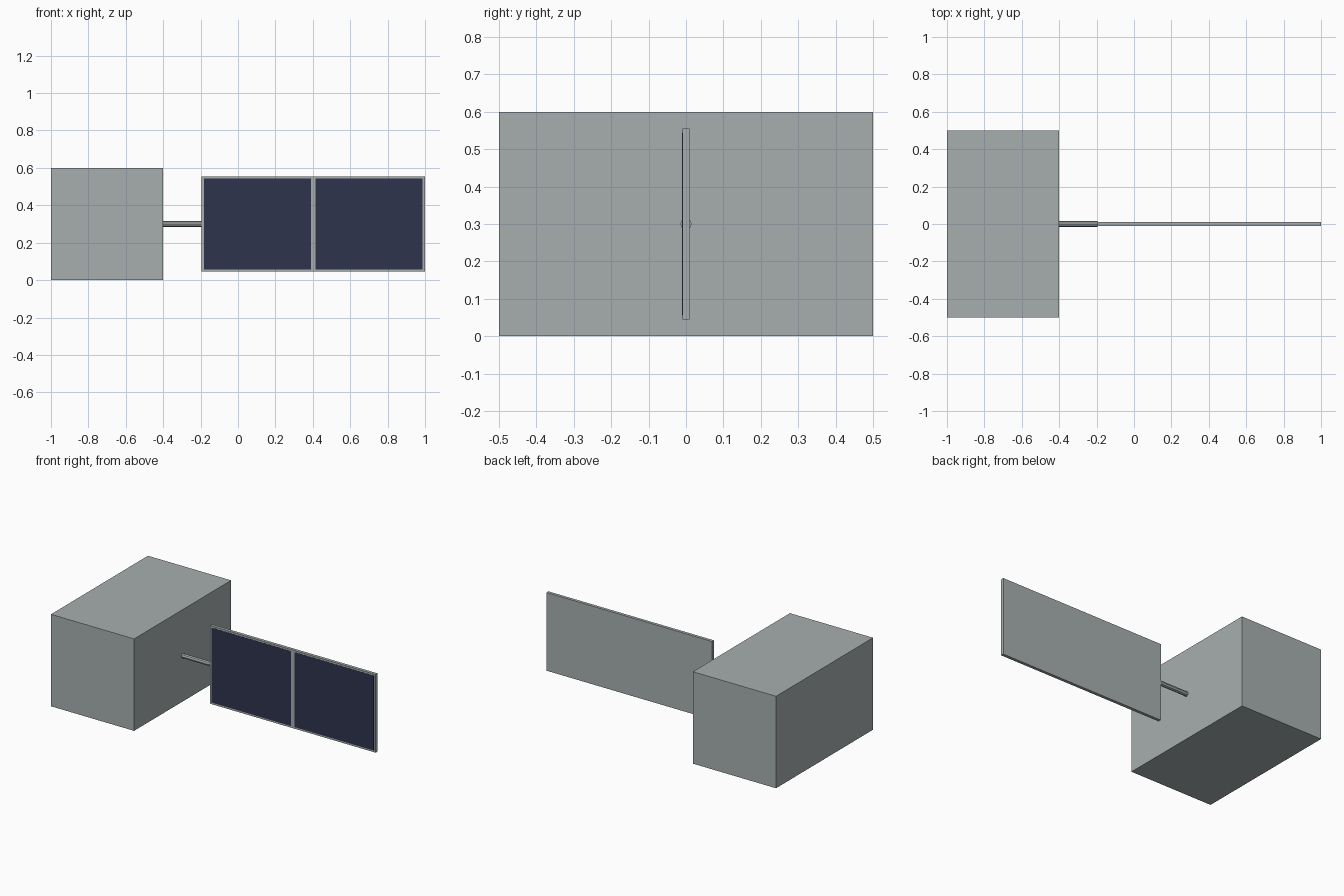
import bpy
import math

cube = bpy.data.objects.get("Cube")
if cube:
    bpy.data.objects.remove(cube, do_unlink=True)


def material(name, color):
    mat = bpy.data.materials.new(name)
    mat.use_nodes = True
    mat.diffuse_color = (*color, 1)
    mat.node_tree.nodes["Principled BSDF"].inputs["Base Color"].default_value = (*color, 1)
    return mat


grey = material("light grey", (0.39, 0.43, 0.43))
navy = material("navy blue", (0.027, 0.034, 0.076))


def box(name, low, high, mat):
    """Axis-aligned box between two corners."""
    center = [(a + b) / 2 for a, b in zip(low, high)]
    bpy.ops.mesh.primitive_cube_add(size=1, location=center)
    obj = bpy.context.object
    obj.name = name
    obj.scale = [b - a for a, b in zip(low, high)]
    bpy.ops.object.transform_apply(location=False, rotation=False, scale=True)
    obj.data.materials.append(mat)
    return obj


body_end, panel_start, panel_end = -0.4, -0.195, 1.0
panel_mid = (panel_start + panel_end) / 2
axis_z = 0.3

# Main body block
box("body", (-1, -0.5, 0), (body_end, 0.5, 0.6), grey)

# Support rod joining body and panel
bpy.ops.mesh.primitive_cylinder_add(
    vertices=8, radius=0.015, depth=panel_start - body_end,
    location=((body_end + panel_start) / 2, 0, axis_z), rotation=(0, math.pi / 2, 0))
rod = bpy.context.object
rod.name = "support_rod"
rod.data.materials.append(grey)

# Panel frame
box("panel_frame", (panel_start, -0.01, 0.045), (panel_end, 0.01, 0.555), grey)

# Two solar cells on the front, leaving a border and a centre bar
border, half_bar = 0.013, 0.012
spans = {"right_solar_cell": (panel_start + border, panel_mid - half_bar),
         "left_solar_cell": (panel_mid + half_bar, panel_end - border)}
for name, (x0, x1) in spans.items():
    box(name, (x0, -0.011, 0.056), (x1, -0.008, 0.544), navy)
